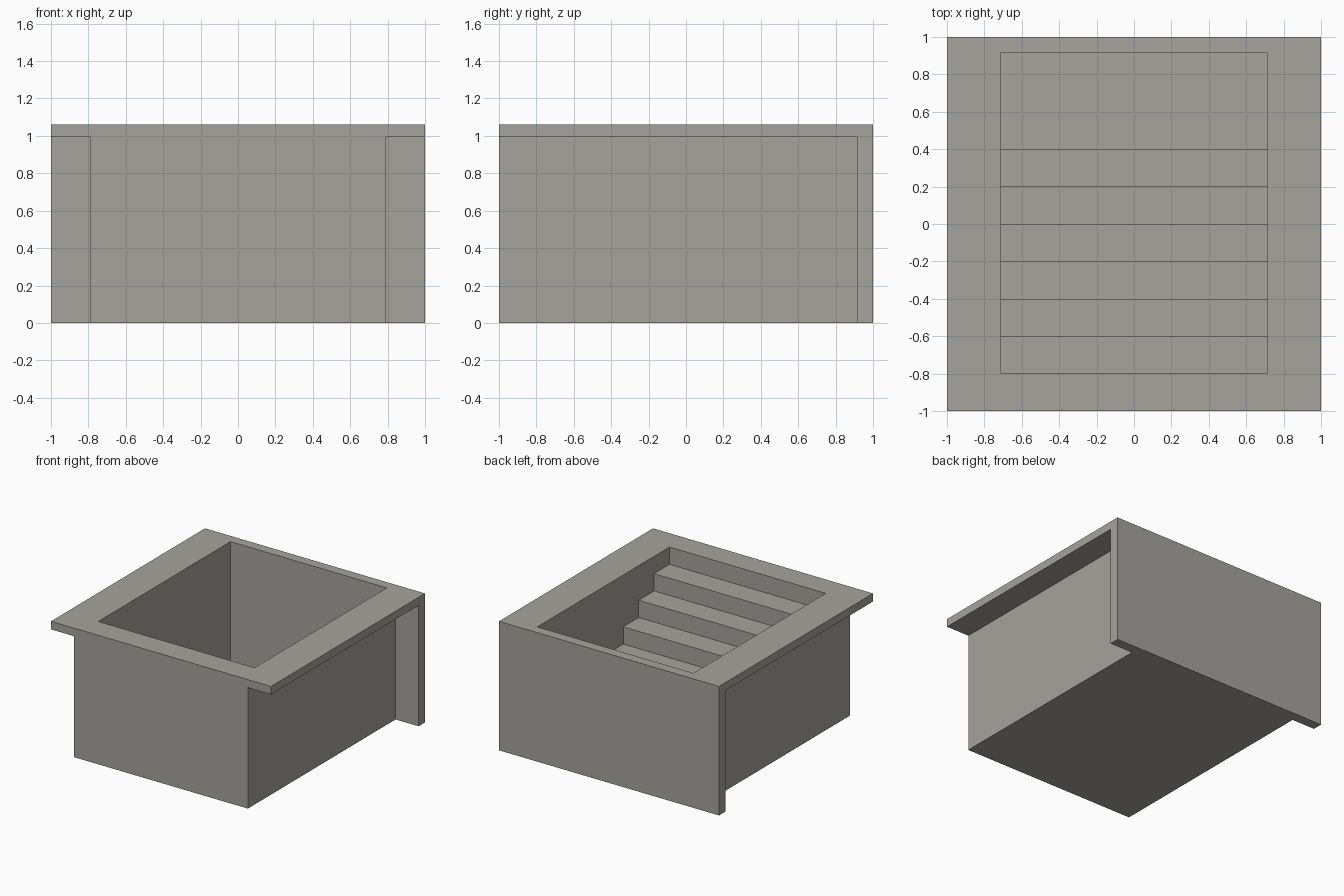
import bpy
import bmesh
import math

if "Cube" in bpy.data.objects:
    bpy.data.objects.remove(bpy.data.objects["Cube"], do_unlink=True)

# Overall measures
HEIGHT = 1.06
SLAB = 0.066        # rim and floor thickness
BODY_X = 0.79       # half width of the basin
PIT_X = 0.71        # half width of the opening
BACK_Y = 0.917      # inner face of the back panel
STEPS = 6
TREAD = 0.2

concrete = bpy.data.materials.new("warm grey concrete")
concrete.use_nodes = True
colour = (0.381, 0.366, 0.337, 1)
concrete.diffuse_color = colour
concrete.node_tree.nodes["Principled BSDF"].inputs["Base Color"].default_value = colour


def prism(name, profile, half_width):
    """Extrude a (y, z) side profile symmetrically along x."""
    bm = bmesh.new()
    face = bm.faces.new([bm.verts.new((-half_width, y, z)) for y, z in profile])
    result = bmesh.ops.extrude_face_region(bm, geom=[face])
    moved = [v for v in result["geom"] if isinstance(v, bmesh.types.BMVert)]
    bmesh.ops.translate(bm, verts=moved, vec=(2 * half_width, 0, 0))
    bmesh.ops.recalc_face_normals(bm, faces=bm.faces)
    mesh = bpy.data.meshes.new(name)
    bm.to_mesh(mesh)
    bm.free()
    mesh.materials.append(concrete)
    obj = bpy.data.objects.new(name, mesh)
    bpy.context.collection.objects.link(obj)
    return obj


def combine(target, tool, operation):
    """Apply a boolean and discard the helper."""
    mod = target.modifiers.new(operation.lower(), "BOOLEAN")
    mod.object = tool
    mod.operation = operation
    mod.solver = "EXACT"
    bpy.context.view_layer.objects.active = target
    bpy.ops.object.modifier_apply(modifier=mod.name)
    bpy.data.objects.remove(tool, do_unlink=True)


# Basin block, flush with the front of the rim
basin = prism("stepped_basin", [(-1, 0), (1, 0), (1, HEIGHT), (-1, HEIGHT)], BODY_X)

# Wide rim and full-height back panel share one L-shaped side profile
rim = prism("rim_and_back_panel", [
    (-1, HEIGHT), (-1, HEIGHT - SLAB), (BACK_Y, HEIGHT - SLAB),
    (BACK_Y, 0), (1, 0), (1, HEIGHT)], 1)
combine(basin, rim, "UNION")

# Pit with steps going down from the front to the floor
rise = (HEIGHT - SLAB) / (STEPS + 1)
top = HEIGHT + 0.2
pit_profile = [(BACK_Y, SLAB), (BACK_Y, top), (-0.8, top)]
for i in range(STEPS + 1):
    y = -0.8 + i * TREAD
    z = HEIGHT - (i + 1) * rise
    pit_profile.append((y, z))
    if i < STEPS:
        pit_profile.append((y + TREAD, z))
pit = prism("pit_cutter", pit_profile, PIT_X)
pit.hide_render = True
combine(basin, pit, "DIFFERENCE")

# Merge flat regions left by the cuts
bm = bmesh.new()
bm.from_mesh(basin.data)
bmesh.ops.remove_doubles(bm, verts=bm.verts, dist=0.0001)
bmesh.ops.dissolve_limit(bm, angle_limit=math.radians(1), verts=bm.verts, edges=bm.edges)
bmesh.ops.recalc_face_normals(bm, faces=bm.faces)
bm.to_mesh(basin.data)
bm.free()
